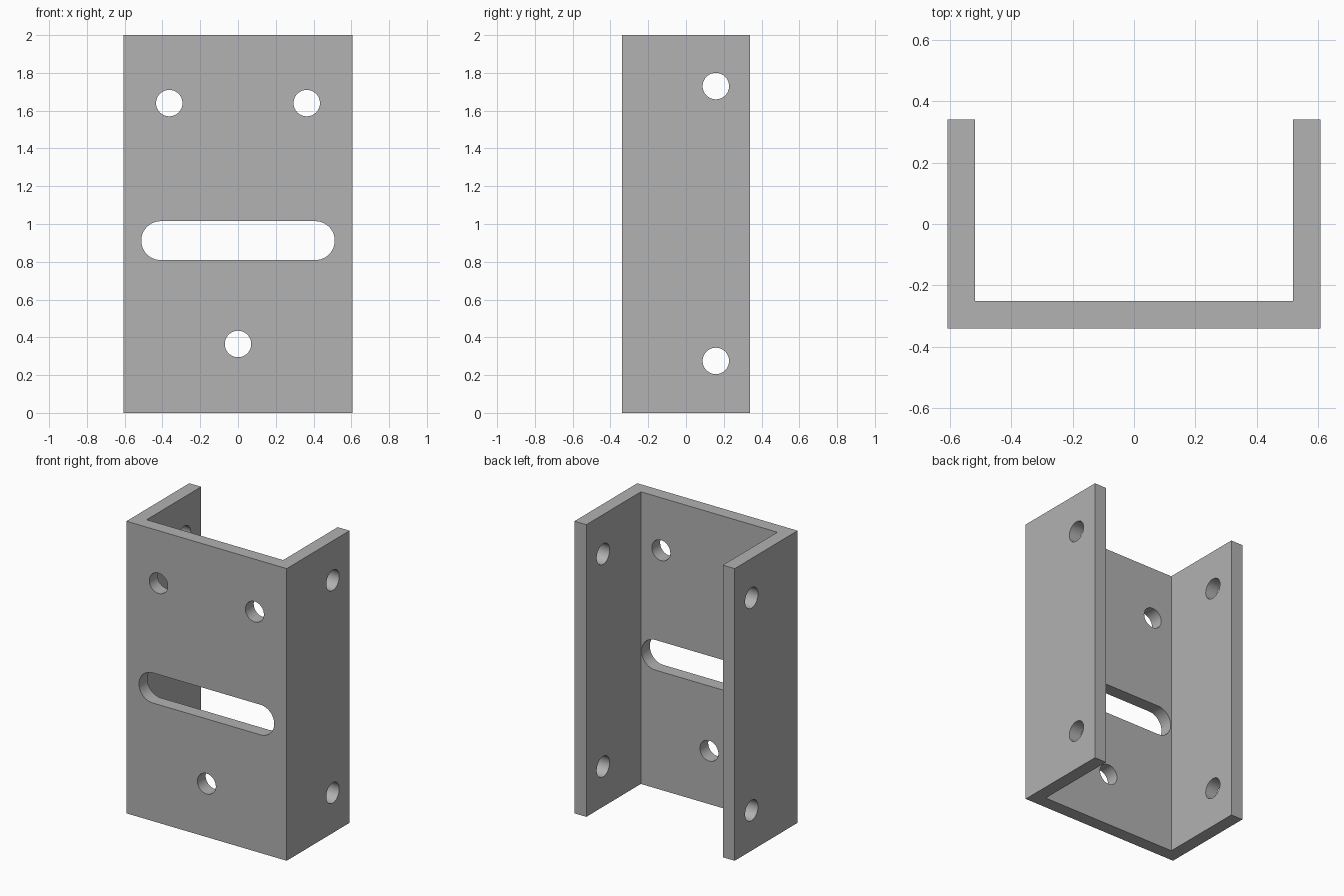
import bpy, bmesh
from math import sin, cos, pi, radians
from mathutils import Matrix, Vector

old = bpy.data.objects.get("Cube")
if old:
    bpy.data.objects.remove(old, do_unlink=True)

W, D, H, T = 0.607, 0.34, 2.0, 0.09   # half width, half depth, height, wall
HOLE_R, SLOT_R, SLOT_HALF = 0.07, 0.103, 0.409

steel = bpy.data.materials.new("grey steel")
steel.use_nodes = True
grey = (0.445, 0.445, 0.445, 1)
steel.diffuse_color = grey
steel.node_tree.nodes["Principled BSDF"].inputs["Base Color"].default_value = grey


def prism(name, outline, depth, matrix=Matrix()):
    """Extrude a flat outline along its local z, then place it."""
    bm = bmesh.new()
    face = bm.faces.new([bm.verts.new((x, y, 0)) for x, y in outline])
    result = bmesh.ops.extrude_face_region(bm, geom=[face])
    moved = [g for g in result["geom"] if isinstance(g, bmesh.types.BMVert)]
    bmesh.ops.translate(bm, verts=moved, vec=(0, 0, depth))
    bmesh.ops.recalc_face_normals(bm, faces=bm.faces)
    bm.transform(matrix)
    mesh = bpy.data.meshes.new(name)
    bm.to_mesh(mesh)
    bm.free()
    mesh.materials.append(steel)
    obj = bpy.data.objects.new(name, mesh)
    bpy.context.collection.objects.link(obj)
    return obj


def rounded(radius, half=0, n=24):
    """Circle, or a slot when half is above zero."""
    pts = []
    for side in (1, -1):
        for i in range(n + (half > 0)):
            a = -pi / 2 + pi * i / n
            pts.append((side * (half + radius * cos(a)), side * radius * sin(a)))
    return pts


# U-shaped channel, open at the back
channel = prism("channel_bracket", [
    (-W, -D), (W, -D), (W, D), (W - T, D),
    (W - T, T - D), (T - W, T - D), (T - W, D), (-W, D)], H)

# Cutters through the web (along y) and through both flanges (along x)
cutters = []
for x, z, r, half in [(-0.364, 1.64, HOLE_R, 0), (0.364, 1.64, HOLE_R, 0),
                      (0, 0.365, HOLE_R, 0), (0, 0.912, SLOT_R, SLOT_HALF)]:
    place = Matrix.Translation((x, T + 0.05 - D, z)) @ Matrix.Rotation(pi / 2, 4, "X")
    cutters.append(prism("web_cutter", rounded(r, half), T + 0.1, place))
for z in (0.275, 1.73):
    place = Matrix.Translation((-W - 0.1, 0.158, z)) @ Matrix.Rotation(pi / 2, 4, "Y")
    cutters.append(prism("flange_cutter", rounded(HOLE_R), 2 * W + 0.2, place))

# Cut the openings
bpy.context.view_layer.objects.active = channel
for cutter in cutters:
    cutter.hide_render = True
    mod = channel.modifiers.new("opening", "BOOLEAN")
    mod.operation, mod.solver, mod.object = "DIFFERENCE", "EXACT", cutter
    bpy.ops.object.modifier_apply(modifier=mod.name)
    bpy.data.objects.remove(cutter, do_unlink=True)

# Smooth hole walls, crisp edges
bpy.ops.object.select_all(action="DESELECT")
channel.select_set(True)
bpy.ops.object.shade_smooth_by_angle(angle=radians(30))
